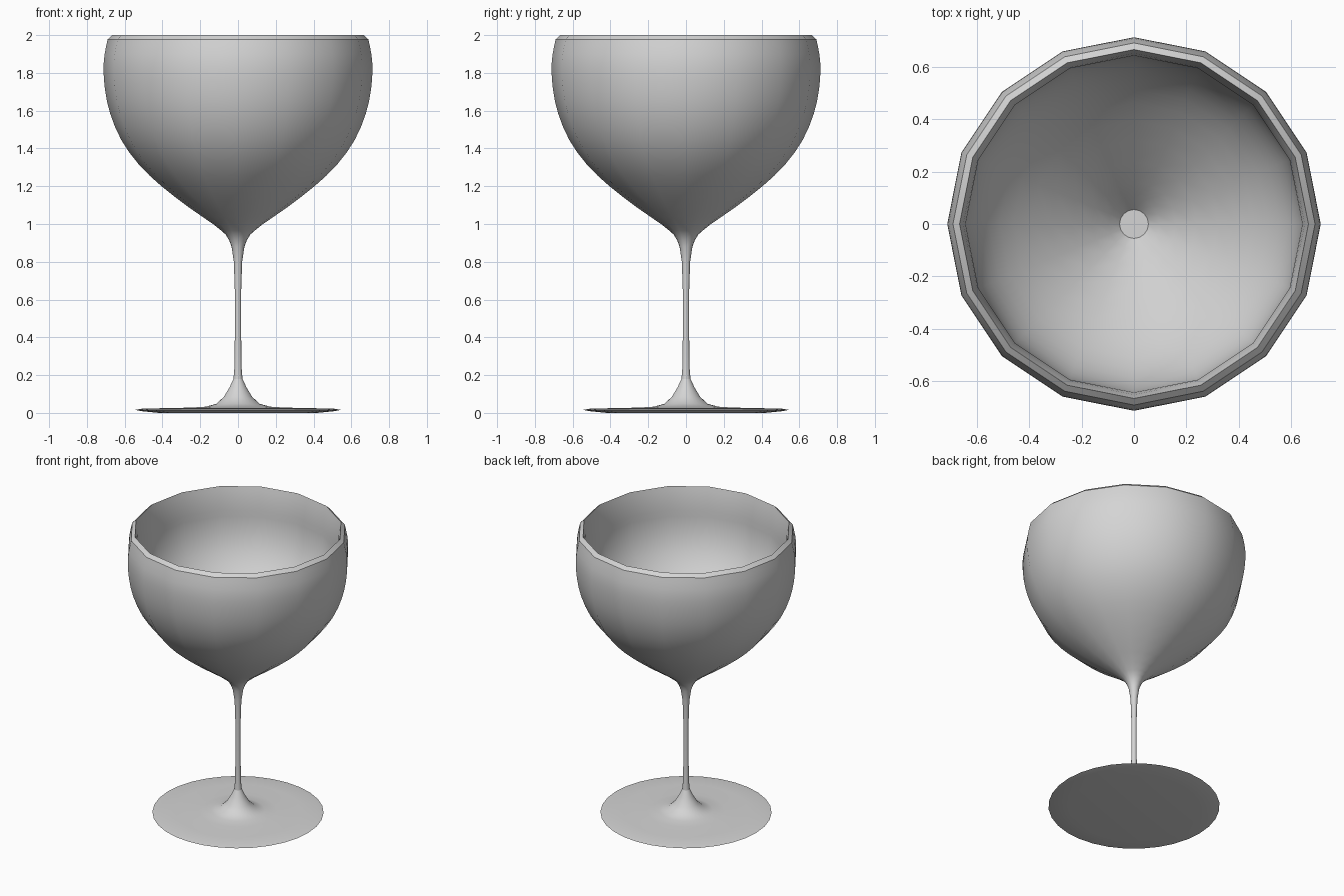
import bpy
import bmesh
from math import cos, sin, tau, radians

if "Cube" in bpy.data.objects:
    bpy.data.objects.remove(bpy.data.objects["Cube"], do_unlink=True)

GREY = (0.66, 0.66, 0.66, 1)
glass = bpy.data.materials.new("plain_grey")
glass.use_nodes = True
glass.diffuse_color = GREY
glass.node_tree.nodes["Principled BSDF"].inputs["Base Color"].default_value = GREY


def rounded(points):
    """Add a point on the smooth curve halfway along each step of a profile."""
    out = [points[0]]
    for k in range(len(points) - 1):
        p, q = points[k], points[k + 1]
        before = points[max(k - 1, 0)]
        after = points[min(k + 2, len(points) - 1)]
        out.append(tuple((9 * (b + c) - a - d) / 16
                         for a, b, c, d in zip(before, p, q, after)))
        out.append(q)
    return out


def lathe(name, profile, sides, cap_start=False, cap_end=False):
    """Turn a (radius, height) profile around the z axis."""
    bm = bmesh.new()
    rings = []
    for r, z in profile:
        rings.append([bm.verts.new((r * cos(tau * i / sides), r * sin(tau * i / sides), z))
                      for i in range(sides)])
    for a, b in zip(rings, rings[1:]):
        for i in range(sides):
            j = (i + 1) % sides
            bm.faces.new((a[i], a[j], b[j], b[i]))
    if cap_start:
        bm.faces.new(rings[0][::-1])
    if cap_end:
        bm.faces.new(rings[-1])
    mesh = bpy.data.meshes.new(name)
    bm.to_mesh(mesh)
    bm.free()
    mesh.materials.append(glass)
    obj = bpy.data.objects.new(name, mesh)
    bpy.context.collection.objects.link(obj)
    bpy.ops.object.select_all(action="DESELECT")
    obj.select_set(True)
    bpy.context.view_layer.objects.active = obj
    bpy.ops.object.shade_smooth_by_angle(angle=radians(32))


# Stem flowing into the bowl, over the bevelled rim and down the inside
stem = [(0.024, 0.18), (0.019, 0.24), (0.017, 0.4), (0.017, 0.65), (0.022, 0.8),
        (0.034, 0.88), (0.046, 0.912)]
outside = [(0.066, 0.945), (0.13, 0.998), (0.26, 1.088), (0.405, 1.2), (0.525, 1.315),
           (0.618, 1.445), (0.677, 1.585), (0.704, 1.71), (0.712, 1.82), (0.706, 1.9),
           (0.69, 1.978)]
inside = [(0.665, 2.0), (0.651, 1.93), (0.642, 1.84), (0.638, 1.75), (0.613, 1.63),
          (0.555, 1.51), (0.46, 1.39), (0.32, 1.25), (0.16, 1.095), (0.055, 0.985)]
lathe("bowl_and_stem", stem + rounded(outside) + rounded(inside), 16, cap_end=True)

# Thin round foot with a flare rising to the stem
foot = [(0.42, 0.0), (0.51, 0.009), (0.545, 0.016), (0.51, 0.022), (0.4, 0.025),
        (0.25, 0.028), (0.17, 0.033), (0.115, 0.048), (0.075, 0.085), (0.045, 0.135),
        (0.024, 0.18)]
lathe("foot", foot, 32, cap_start=True)
